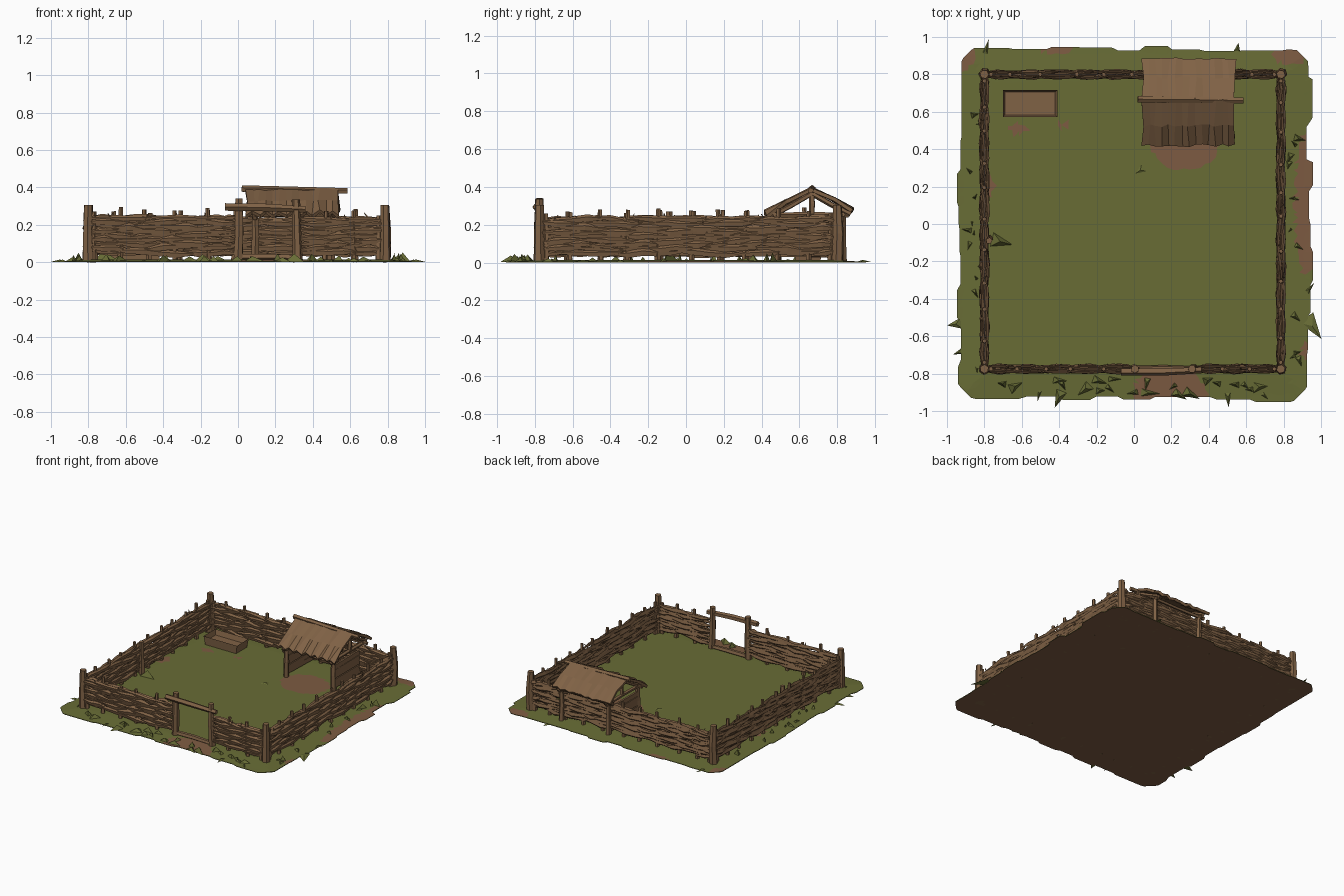
import bpy, bmesh, math, random
from mathutils import Vector

random.seed(7)
U = random.uniform
cube = bpy.data.objects.get("Cube")
if cube:
    bpy.data.objects.remove(cube)


def material(name, rgb):
    m = bpy.data.materials.new(name)
    m.use_nodes = True
    m.diffuse_color = (*rgb, 1)
    m.node_tree.nodes["Principled BSDF"].inputs["Base Color"].default_value = (*rgb, 1)
    return m


GRASS = material("grass green", (0.138, 0.150, 0.036))
WOOD = material("wood brown", (0.216, 0.122, 0.060))
DIRT = material("dirt brown", (0.205, 0.105, 0.054))


def finish(bm, name, *mats):
    bmesh.ops.recalc_face_normals(bm, faces=bm.faces)
    mesh = bpy.data.meshes.new(name)
    bm.to_mesh(mesh)
    bm.free()
    for m in mats:
        mesh.materials.append(m)
    obj = bpy.data.objects.new(name, mesh)
    bpy.context.collection.objects.link(obj)
    return obj


def loft(bm, points, sizes, sides=4, turn=math.pi / 4):
    """Skin a faceted rod along points; sizes are (half width, half height)."""
    points = [Vector(p) for p in points]
    d = (points[-1] - points[0]).normalized()
    ref = Vector((1, 0, 0)) if abs(d.z) > 0.8 else Vector((0, 0, 1))
    side = d.cross(ref).normalized()
    up = side.cross(d)
    rings = []
    for p, (w, h) in zip(points, sizes):
        angles = [turn + math.tau * i / sides for i in range(sides)]
        rings.append([bm.verts.new(p + side * w * math.cos(a) + up * h * math.sin(a))
                      for a in angles])
    for a, b in zip(rings, rings[1:]):
        for i in range(sides):
            j = (i + 1) % sides
            bm.faces.new((a[i], a[j], b[j], b[i]))
    bm.faces.new(rings[0])
    bm.faces.new(rings[-1])


def stick(bm, a, b, r0, r1, sides=5):
    """Rough pole with a slightly bent middle."""
    a, b = Vector(a), Vector(b)
    mid = (a + b) / 2 + Vector((U(-1, 1), U(-1, 1), U(-1, 1))) * r0 * 0.25
    rm = (r0 + r1) / 2 * U(0.9, 1.1)
    loft(bm, (a, mid, b), ((r0, r0), (rm, rm), (r1, r1)), sides, U(0, 1))


def pole_object(name, poles):
    bm = bmesh.new()
    for p in poles:
        stick(bm, *p)
    return finish(bm, name, WOOD)


# Ground slab: ragged grid with worn dirt areas and an earth underside
def ground_z(x, y):
    edge = max(abs(x), abs(y))
    return 0.014 - 0.010 * max(0, min(1, (edge - 0.78) / 0.16))


worn = [(0.27, 0.44, 0.19, 0.15), (0.19, -0.90, 0.20, 0.13), (0.92, 0.10, 0.06, 0.38),
        (-0.92, 0.90, 0.07, 0.08), (0.84, 0.92, 0.10, 0.07), (-0.62, 0.51, 0.05, 0.03),
        (-0.78, 0.20, 0.03, 0.06), (-0.38, 0.53, 0.04, 0.02), (0.93, -0.68, 0.04, 0.05),
        (-0.42, 0.94, 0.08, 0.03)]
bm = bmesh.new()
bmesh.ops.create_grid(bm, x_segments=64, y_segments=64, size=0.94)
wave = [U(-0.02, 0.02) for _ in range(40)]
for v in bm.verts:
    x, y = v.co.x, v.co.y
    if v.is_boundary:
        k = wave[int((math.atan2(y, x) + math.pi) * 6)]
        x, y = x * (1 + k), y * (1 + k)
    else:
        x, y = x + U(-0.007, 0.007), y + U(-0.007, 0.007)
    cut = max(0, abs(x) + abs(y) - 1.80) / 2
    v.co = (x - math.copysign(cut, x), y - math.copysign(cut, y), ground_z(x, y))
bmesh.ops.triangulate(bm, faces=bm.faces)
for f in bm.faces:
    c = f.calc_center_median()
    f.material_index = int(any(((c.x - x) / w) ** 2 + ((c.y - y) / h) ** 2 < 1
                               for x, y, w, h in worn))
rim = [e for e in bm.edges if e.is_boundary]
ext = bmesh.ops.extrude_edge_only(bm, edges=rim)["geom"]
low = [e for e in ext if isinstance(e, bmesh.types.BMEdge)]
for v in (g for g in ext if isinstance(g, bmesh.types.BMVert)):
    v.co.z = 0
for f in (g for g in ext if isinstance(g, bmesh.types.BMFace)):
    f.material_index = 0
for f in bmesh.ops.contextual_create(bm, geom=low)["faces"]:
    f.material_index = 1
finish(bm, "ground", GRASS, DIRT)


# Torn turf flakes around the rim and along the fence
def flake(bm, x, y, length, height, angle):
    d = Vector((math.cos(angle), math.sin(angle), 0))
    s = Vector((-d.y, d.x, 0)) * length * U(0.2, 0.4)
    p = Vector((x, y, 0.002))
    corners = [p - s, p + s, p + d * length, p + d * length * 0.4 + Vector((0, 0, height))]
    vs = [bm.verts.new(c) for c in corners]
    for tri in ((0, 1, 2), (0, 1, 3), (1, 2, 3), (2, 0, 3)):
        bm.faces.new([vs[i] for i in tri])


bm = bmesh.new()
for _ in range(22):
    flake(bm, U(-0.7, 0.7), U(-0.90, -0.81), U(0.05, 0.12), U(0.015, 0.045), U(2.6, 6.8))
for side in (-1, 1):
    for _ in range(12):
        flake(bm, side * U(0.83, 0.88), U(-0.8, 0.6), U(0.03, 0.08), U(0.01, 0.05), U(0, 6.3))
for x, y, n, a in ((-0.92, -0.53, 0.08, 3.3), (-0.92, -0.68, 0.05, 3.5), (0.92, -0.50, 0.14, -0.95),
                   (0.92, -0.37, 0.07, 0.9), (-0.80, 0.90, 0.09, 1.3), (0.50, -0.89, 0.09, -1.5),
                   (-0.50, -0.88, 0.07, -1.8), (0.55, 0.92, 0.05, 1.4), (0.68, -0.9, 0.06, -0.8)):
    flake(bm, x, y, n, 0.012, a)
flake(bm, 0.08, 0.32, 0.14, 0.02, 3.75)
flake(bm, -0.77, -0.08, 0.14, 0.06, -0.25)
finish(bm, "turf_flakes", GRASS)


# Woven fence panels: upright stakes with split rods passing either side
def fence(name, a, b, rows=9, top=0.24):
    a, b = Vector((*a, 0)), Vector((*b, 0))
    length = (b - a).length
    d = (b - a) / length
    n = Vector((-d.y, d.x, 0))
    bm = bmesh.new()
    count = max(2, round(length / 0.16))
    for i in range(1, count):
        p = a + d * (length * i / count + U(-0.02, 0.02))
        tip = p + d * U(-0.012, 0.012) + Vector((0, 0, U(0.26, 0.295)))
        stick(bm, p, tip, 0.016, 0.012)
    for row in range(rows):
        for layer in (-1, 1):
            t = -U(0, 0.15)
            while t < length:
                run = U(0.22, 0.45)
                lo, hi = max(t, 0), min(t + run, length)
                t += run - 0.05
                if hi - lo < 0.05:
                    continue
                steps = max(2, round((hi - lo) / 0.08))
                z = 0.052 + (top - 0.065) * row / (rows - 1)
                tilt = U(-0.012, 0.012)
                pts, sizes = [], []
                for i in range(steps + 1):
                    f = i / steps
                    s = lo + (hi - lo) * f
                    weave = layer * 0.010 + 0.007 * math.sin(s * 20 + row * math.pi)
                    pts.append(a + d * s + n * (weave + U(-0.004, 0.004))
                               + Vector((0, 0, z + tilt * (f - 0.5) * 2 + U(-0.006, 0.006))))
                    k = 0.3 if i in (0, steps) else U(0.8, 1.2)
                    sizes.append((0.010 * k, 0.018 * k))
                loft(bm, pts, sizes, 4, 0.3)
    # loose splinters poking out of the top
    for _ in range(int(length * 7)):
        p = a + d * U(0.05, length - 0.05) + Vector((0, 0, top - 0.04))
        stick(bm, p, p + d * U(-0.05, 0.05) + n * U(-0.02, 0.02) + Vector((0, 0, U(0.04, 0.065))),
              0.010, 0.002, 4)
    finish(bm, name, WOOD)


L, R, F, B = -0.80, 0.785, -0.775, 0.80
fence("left_wall_fence", (L, F), (L, B))
fence("right_wall_fence", (R, F), (R, B))
fence("back_fence", (L, B), (R, B))
fence("front_fence_long", (L, F), (0, F), top=0.25)
fence("front_fence_short", (0.32, F), (R, F))

# Corner posts with shorter companion stakes
posts = []
for x in (L, R):
    for y in (F, B):
        posts.append(((x, y, 0), (x, y, 0.305), 0.032, 0.024, 6))
        sx, sy = math.copysign(0.035, x), math.copysign(0.035, y)
        posts.append(((x - sx, y, 0), (x - sx, y, 0.25), 0.018, 0.012))
        posts.append(((x, y - sy, 0), (x, y - sy, 0.26), 0.018, 0.012))
posts.append(((L + 0.025, -0.08, 0), (L + 0.025, -0.09, 0.27), 0.024, 0.018))
pole_object("corner_posts", posts)

# Gateway
pole_object("gate_posts", [((0.0, F, 0), (0.005, F, 0.34), 0.027, 0.022, 6),
                           ((0.32, F, 0), (0.31, F, 0.335), 0.027, 0.022, 6)])
pole_object("gate_lintel", [((-0.07, F - 0.015, 0.295), (0.36, F - 0.005, 0.282), 0.021, 0.018)])
pole_object("gate_sill", [((0.0, F, 0.028), (0.32, F, 0.025), 0.018, 0.016)])

# Shelter frame
X0, X1, Y0, Y1 = 0.09, 0.50, 0.47, 0.83
frame = []
for x in (X0, X1):
    frame += [((x, y, 0), (x, y, 0.265), 0.021, 0.017) for y in (Y0, Y1)]
    frame += [((x, 0.665, 0.25), (x, 0.665, 0.37), 0.016, 0.014),
              ((x, Y0 - 0.04, 0.235), (x, 0.665, 0.365), 0.014, 0.014),
              ((x, Y1 + 0.04, 0.255), (x, 0.665, 0.365), 0.014, 0.014),
              ((x, Y0 - 0.03, 0.25), (x, Y1 + 0.03, 0.25), 0.014, 0.014)]
frame += [((X0 - 0.04, y, 0.255), (X1 + 0.04, y, 0.255), 0.015, 0.013) for y in (Y0, Y1)]
pole_object("shelter_frame", frame)
pole_object("ridge_pole", [((0.02, 0.667, 0.392), (0.585, 0.66, 0.38), 0.019, 0.016)])

# Shelter side boards
bm = bmesh.new()
for x in (X0, X1):
    for i in range(5):
        z = 0.045 + i * 0.038
        loft(bm, ((x, Y0, z + U(-0.006, 0.006)), (x, Y1, z + U(-0.006, 0.006))),
             ((0.010, 0.026), (0.010, 0.024)))
finish(bm, "shelter_side_boards", WOOD)

# Thatched roof: sagging sheets with ragged eaves
profile = [(0.425, 0.245), (0.53, 0.320), (0.665, 0.385), (0.78, 0.335), (0.88, 0.272)]
bm = bmesh.new()
cols = 14
grid = []
for i in range(cols + 1):
    x = 0.045 + 0.495 * i / cols
    line = []
    for j, (y, z) in enumerate(profile):
        rag = (0.022 if i % 2 else -0.004) if j == 0 else (0.010 if i % 2 else 0) if j == 4 else 0
        line.append(bm.verts.new((x + U(-0.008, 0.008), y + U(-0.008, 0.008),
                                  z + rag + U(-0.005, 0.005))))
    grid.append(line)
for a, b in zip(grid, grid[1:]):
    for j in range(len(profile) - 1):
        bm.faces.new((a[j], b[j], b[j + 1], a[j + 1]))
roof = finish(bm, "shelter_roof", WOOD)
thick = roof.modifiers.new("thickness", "SOLIDIFY")
thick.thickness = 0.02
thick.offset = 0

# Feeding trough: hollow box with a sunken floor
bm = bmesh.new()
bmesh.ops.create_cube(bm, size=1)
for v in bm.verts:
    flare = 1 if v.co.z > 0 else 0.92
    v.co = (-0.555 + v.co.x * 0.29 * flare, 0.645 + v.co.y * 0.145 * flare, 0.045 + v.co.z * 0.07)
bm.faces.ensure_lookup_table()
lid = max(bm.faces, key=lambda f: f.calc_center_median().z)
bmesh.ops.inset_region(bm, faces=[lid], thickness=0.016)
bmesh.ops.translate(bm, verts=lid.verts, vec=(0, 0, -0.04))
finish(bm, "trough", WOOD)
